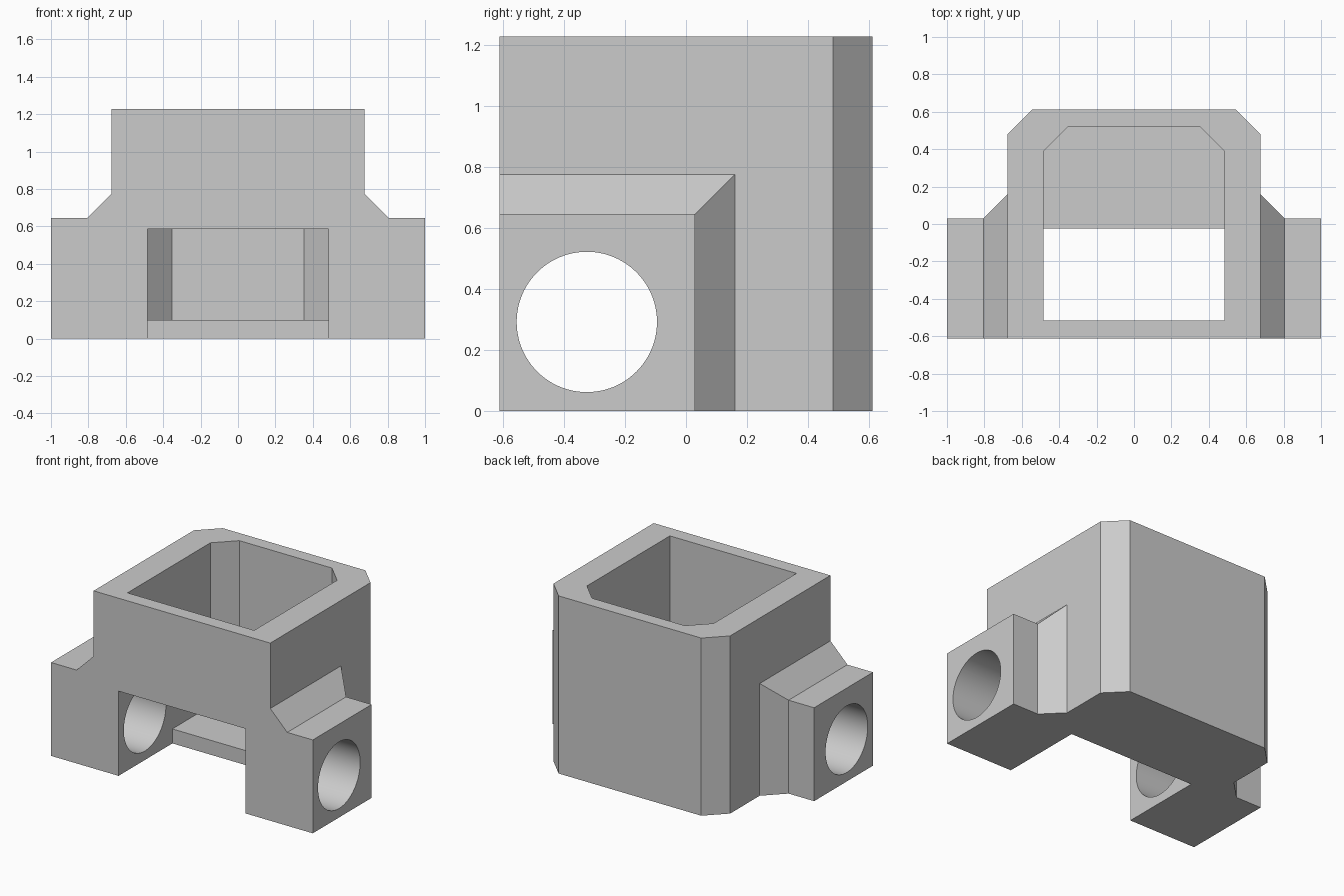
import bpy, bmesh, math
from mathutils import Matrix

cube = bpy.data.objects.get("Cube")
if cube:
    bpy.data.objects.remove(cube, do_unlink=True)

grey = bpy.data.materials.new("light grey")
grey.use_nodes = True
grey.diffuse_color = (0.6, 0.6, 0.6, 1)
grey.node_tree.nodes["Principled BSDF"].inputs["Base Color"].default_value = (0.6, 0.6, 0.6, 1)

FRONT, BACK, TOP = -0.612, 0.612, 1.227
BEVEL = 0.13


def finish(name, bm):
    bmesh.ops.recalc_face_normals(bm, faces=bm.faces)
    mesh = bpy.data.meshes.new(name)
    bm.to_mesh(mesh)
    bm.free()
    mesh.materials.append(grey)
    obj = bpy.data.objects.new(name, mesh)
    bpy.context.collection.objects.link(obj)
    return obj


def loft(name, rings):
    """Join matching rings of points into a closed solid."""
    bm = bmesh.new()
    loops = [[bm.verts.new(p) for p in ring] for ring in rings]
    n = len(loops[0])
    for a, b in zip(loops, loops[1:]):
        for i in range(n):
            j = (i + 1) % n
            bm.faces.new((a[i], a[j], b[j], b[i]))
    bm.faces.new(loops[0][::-1])
    bm.faces.new(loops[-1])
    return finish(name, bm)


def shaft(name, half, front, back, z0, z1, cut=BEVEL):
    """Upright prism whose two rear corners are chamfered."""
    plan = [(-half, front), (half, front), (half, back - cut),
            (half - cut, back), (cut - half, back), (-half, back - cut)]
    return loft(name, [[(x, y, z) for x, y in plan] for z in (z0, z1)])


def box(name, x0, x1, y0, y1, z0, z1):
    return loft(name, [[(x0, y0, z), (x1, y0, z), (x1, y1, z), (x0, y1, z)] for z in (z0, z1)])


def ear(name, side):
    """Side lug that flares where it meets the housing."""
    stations = [(0.58, BEVEL), (0.675, BEVEL), (0.675 + BEVEL, 0), (1.0, 0)]
    rings = []
    for x, flare in stations:
        y, z = 0.03 + flare, 0.645 + flare
        rings.append([(side * x, FRONT, 0), (side * x, y, 0), (side * x, y, z), (side * x, FRONT, z)])
    return loft(name, rings)


def combine(target, other, operation):
    mod = target.modifiers.new(operation.title(), 'BOOLEAN')
    mod.operation, mod.solver, mod.object = operation, 'EXACT', other
    bpy.context.view_layer.objects.active = target
    bpy.ops.object.modifier_apply(modifier=mod.name)
    bpy.data.objects.remove(other, do_unlink=True)


# Housing with two side lugs
housing = shaft("housing", 0.675, FRONT, BACK, 0, TOP)
for side, label in ((1, "left"), (-1, "right")):
    combine(housing, ear(label + "_lug", side), 'UNION')

# Chute above the rear floor, and the opening through the front and bottom
combine(housing, shaft("chute_cutter", 0.484, -0.515, 0.52, 0.1, 1.5), 'DIFFERENCE')
combine(housing, box("opening_cutter", -0.484, 0.484, -0.515, -0.025, -0.3, 0.4), 'DIFFERENCE')
combine(housing, box("front_cutter", -0.484, 0.484, -0.9, -0.4, -0.3, 0.585), 'DIFFERENCE')

# Round bore through both lugs
bm = bmesh.new()
bmesh.ops.create_cone(bm, cap_ends=True, segments=96, radius1=0.23, radius2=0.23, depth=2.6,
                      matrix=Matrix.Translation((0, -0.325, 0.292)) @ Matrix.Rotation(math.pi / 2, 4, 'Y'))
combine(housing, finish("bore_cutter", bm), 'DIFFERENCE')

# Merge coplanar leftovers and shade the bore smoothly
bm = bmesh.new()
bm.from_mesh(housing.data)
bmesh.ops.remove_doubles(bm, verts=bm.verts, dist=0.0001)
bmesh.ops.dissolve_limit(bm, angle_limit=math.radians(0.5), verts=bm.verts, edges=bm.edges)
bm.to_mesh(housing.data)
bm.free()
bpy.ops.object.select_all(action='DESELECT')
housing.select_set(True)
bpy.context.view_layer.objects.active = housing
bpy.ops.object.shade_smooth_by_angle(angle=math.radians(20))
